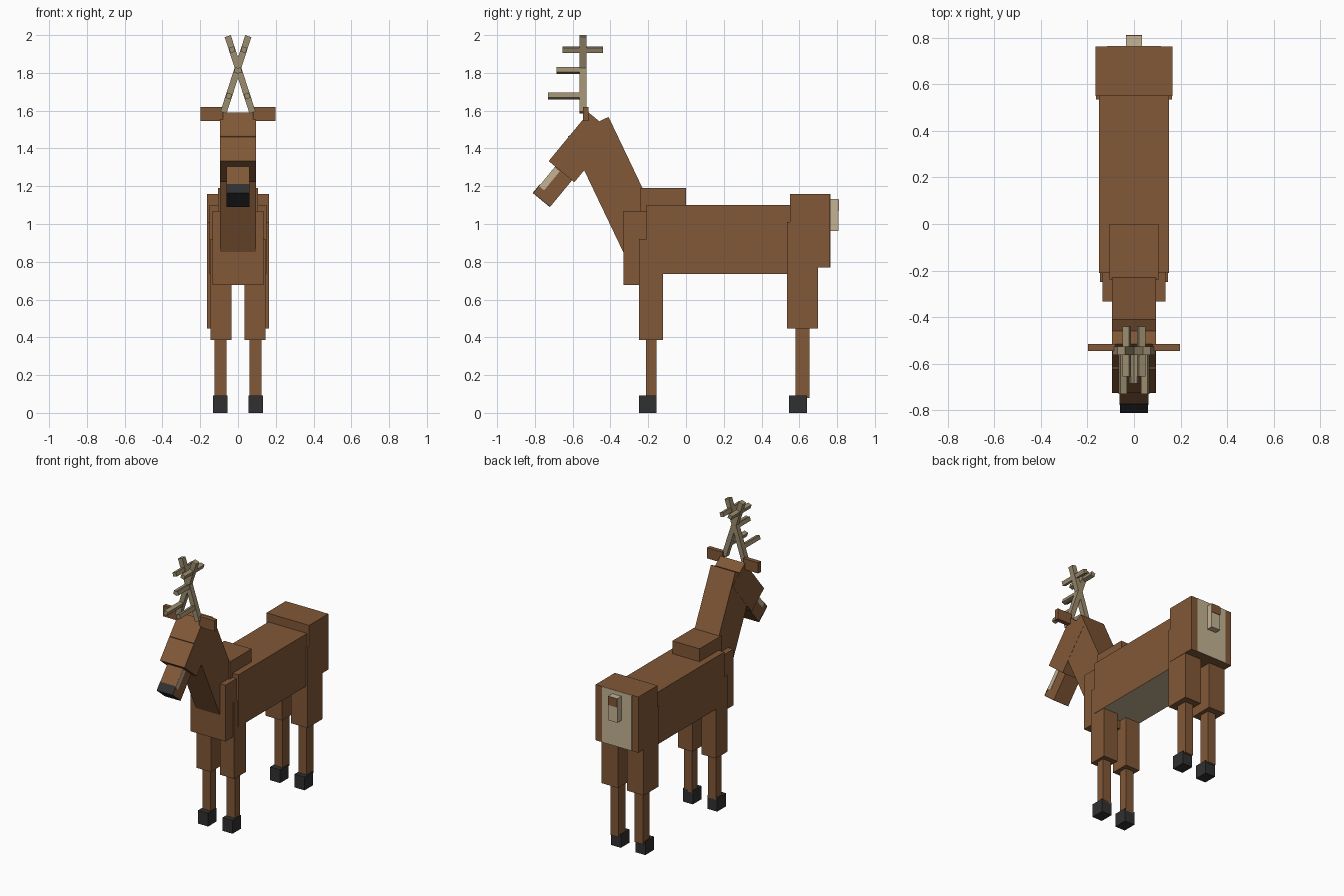
import bpy
import math
from mathutils import Matrix, Vector

if "Cube" in bpy.data.objects:
    bpy.data.objects.remove(bpy.data.objects["Cube"])


def material(name, rgb):
    m = bpy.data.materials.new(name)
    lin = [((c / 255 + 0.055) / 1.055) ** 2.4 for c in rgb]
    m.diffuse_color = (*lin, 1)
    m.use_nodes = True
    m.node_tree.nodes["Principled BSDF"].inputs["Base Color"].default_value = m.diffuse_color
    return m


BROWN = material("brown_fur", (129, 88, 55))
CREAM = material("cream_fur", (195, 179, 147))
HORN = material("antler_horn", (155, 140, 110))
BLACK = material("hoof_black", (48, 48, 49))


def box(name, x, y, z, mat=BROWN, frame=Matrix()):
    """Box from (min, max) ranges, placed in an optional tilted frame."""
    verts = [frame @ Vector((a, b, c)) for a in x for b in y for c in z]
    faces = [(0, 1, 3, 2), (4, 6, 7, 5), (0, 4, 5, 1),
             (2, 3, 7, 6), (0, 2, 6, 4), (1, 5, 7, 3)]
    mesh = bpy.data.meshes.new(name)
    mesh.from_pydata(verts, [], faces)
    mesh.materials.append(mat)
    mesh.update()
    obj = bpy.data.objects.new(name, mesh)
    bpy.context.collection.objects.link(obj)
    return obj


def pair(name, x, y, z, mat=BROWN, frame=Matrix()):
    """Mirrored left and right boxes."""
    box("right_" + name, x, y, z, mat, frame)
    box("left_" + name, (-x[1], -x[0]), y, z, mat, frame)


def tilt(origin, angle, axis='X'):
    return Matrix.Translation(origin) @ Matrix.Rotation(math.radians(angle), 4, axis)


# Torso, with a pale belly on the downward face
body = box("body", (-0.15, 0.15), (-0.21, 0.56), (0.735, 1.10))
body.data.materials.append(CREAM)
for p in body.data.polygons:
    if p.normal.z < -0.9:
        p.material_index = 1
box("rump", (-0.165, 0.165), (0.55, 0.762), (0.77, 1.16))
box("rump_patch", (-0.115, 0.115), (0.76, 0.765), (0.771, 1.159), CREAM)
box("chest", (-0.135, 0.135), (-0.332, -0.18), (0.677, 1.07))
box("withers", (-0.105, 0.105), (-0.24, 0.0), (1.05, 1.19))

# Tail with a brown upper patch
box("tail", (-0.035, 0.035), (0.75, 0.808), (0.962, 1.132), CREAM)
box("tail_patch", (-0.034, 0.034), (0.806, 0.811), (1.07, 1.131))

# Legs and hooves
pair("front_upper_leg", (0.035, 0.146), (-0.25, -0.122), (0.387, 0.92))
pair("front_lower_leg", (0.062, 0.125), (-0.213, -0.155), (0.08, 0.40))
pair("front_hoof", (0.056, 0.133), (-0.25, -0.155), (0.0, 0.093), BLACK)
pair("rear_upper_leg", (0.035, 0.163), (0.535, 0.70), (0.447, 1.01))
pair("rear_lower_leg", (0.062, 0.125), (0.58, 0.655), (0.078, 0.46))
pair("rear_hoof", (0.056, 0.133), (0.545, 0.64), (0.0, 0.093), BLACK)

# Neck, leaning forward
box("neck", (-0.094, 0.094), (-0.238, 0.0), (-0.75, 0.0),
    frame=tilt((0, -0.41, 1.567), 25.5))

# Head, muzzle and nose share one frame pitched down
head = tilt((0, -0.727, 1.333), 50.5)
box("head", (-0.095, 0.095), (0.0, 0.333), (-0.176, 0.0), frame=head)
box("muzzle", (-0.06, 0.06), (-0.181, 0.02), (-0.16, -0.045), frame=head)
box("nose_top", (-0.061, 0.061), (-0.184, -0.123), (-0.047, -0.042), BLACK, head)
box("nose_front", (-0.061, 0.061), (-0.184, -0.180), (-0.16, -0.042), BLACK, head)
pair("muzzle_stripe", (0.058, 0.062), (-0.135, -0.005), (-0.08, -0.046), CREAM, head)

# Ears
pair("ear", (0.08, 0.198), (-0.545, -0.515), (1.545, 1.62))

# Crossed antlers: a leaning beam with three tines each
for side, s in (("right", 1), ("left", -1)):
    f = tilt((s * 0.077, -0.545, 1.59), -18 * s, 'Y')
    box(side + "_antler_beam", (-0.017, 0.017), (-0.018, 0.018), (0.0, 0.425), HORN, f)
    for i, (h, y0, y1) in enumerate(((0.092, -0.185, 0.0),
                                     (0.234, -0.14, 0.0),
                                     (0.350, -0.11, 0.105))):
        box(f"{side}_antler_tine_{i + 1}", (-0.014, 0.014), (y0, y1),
            (h - 0.014, h + 0.014), HORN, f)
